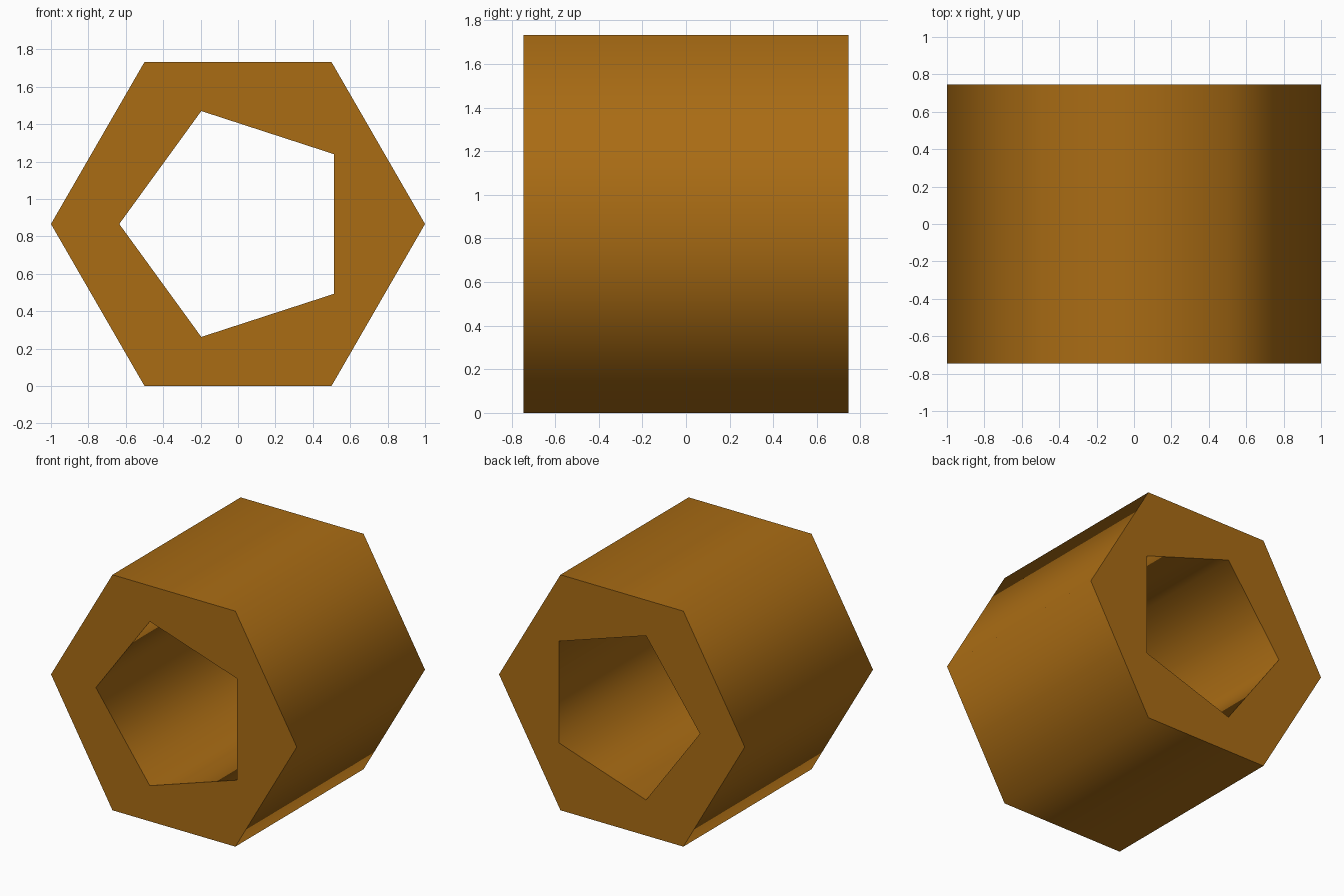
import bpy, bmesh
from math import cos, sin, pi, sqrt

if "Cube" in bpy.data.objects:
    bpy.data.objects.remove(bpy.data.objects["Cube"])

HALF_DEPTH = 0.745
CENTRE_Z = sqrt(3) / 2


def ring(bm, sides, radius, y):
    """Closed polygon loop facing y, first corner pointing to -x."""
    verts = [bm.verts.new((-radius * cos(2 * pi * i / sides), y,
                           CENTRE_Z + radius * sin(2 * pi * i / sides)))
             for i in range(sides)]
    edges = [bm.edges.new((verts[i], verts[(i + 1) % sides])) for i in range(sides)]
    return verts, edges


bm = bmesh.new()
rims = []
walls = []
# Hexagonal outer wall and pentagonal bore
for sides, radius in ((6, 1.0), (5, 0.635)):
    front, front_edges = ring(bm, sides, radius, -HALF_DEPTH)
    back, back_edges = ring(bm, sides, radius, HALF_DEPTH)
    for i in range(sides):
        j = (i + 1) % sides
        walls.append(bm.faces.new((front[i], front[j], back[j], back[i])))
    rims.append((front_edges, back_edges))

# Flat end faces between the hexagon and the pentagon
for end in (0, 1):
    bmesh.ops.triangle_fill(bm, edges=rims[0][end] + rims[1][end], use_beauty=True)
bmesh.ops.recalc_face_normals(bm, faces=bm.faces[:])

# Smooth walls, sharp rims
for face in walls:
    face.smooth = True
for pair in rims:
    for edge in pair[0] + pair[1]:
        edge.smooth = False

mesh = bpy.data.meshes.new("hex_nut")
bm.to_mesh(mesh)
bm.free()
nut = bpy.data.objects.new("hex_nut", mesh)
bpy.context.collection.objects.link(nut)

# Brown finish
mat = bpy.data.materials.new("brown")
mat.diffuse_color = (0.40, 0.15, 0.007, 1)
mat.use_nodes = True
mat.node_tree.nodes["Principled BSDF"].inputs["Base Color"].default_value = mat.diffuse_color
mesh.materials.append(mat)
